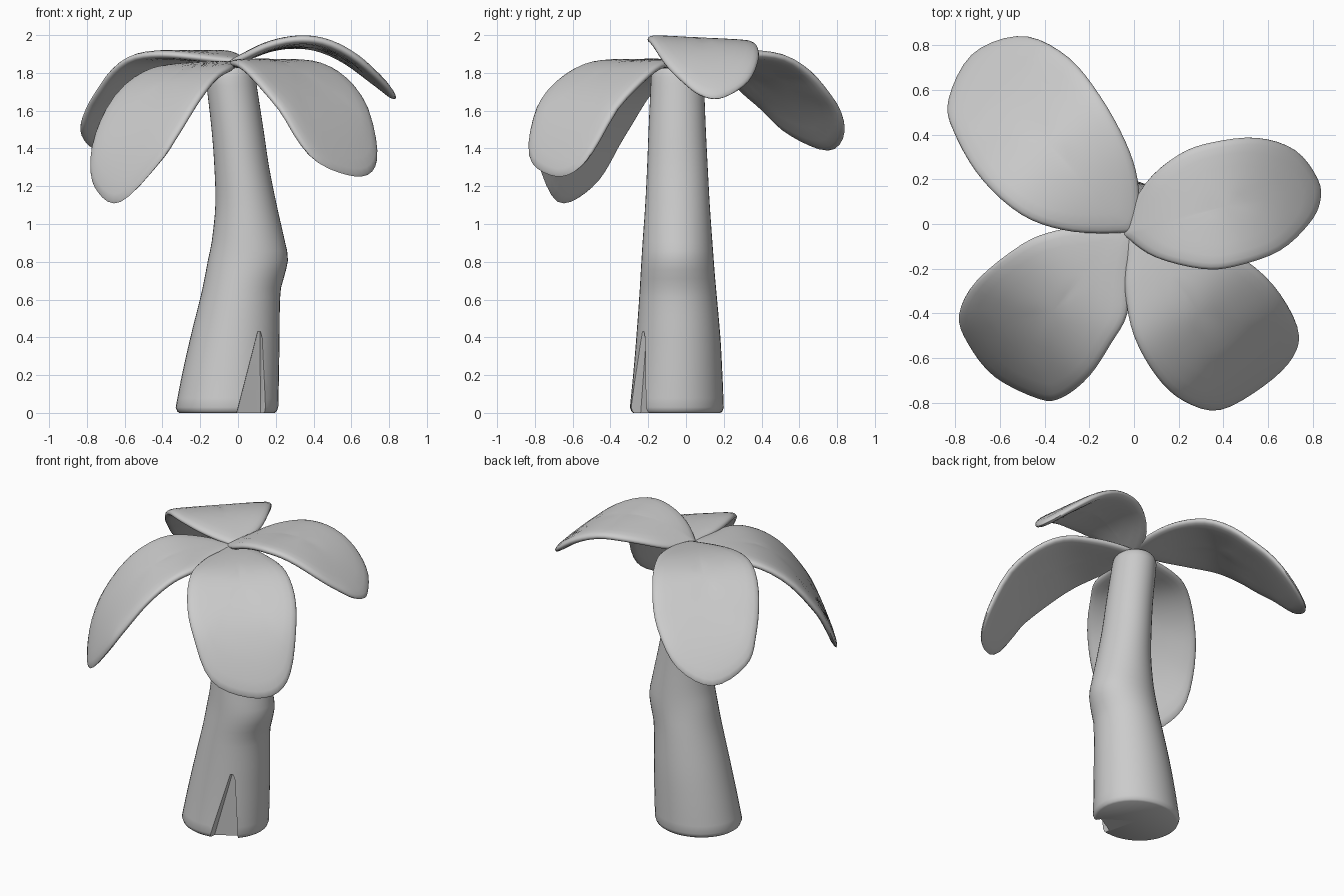
import bpy, bmesh, math
from mathutils import Vector

if "Cube" in bpy.data.objects:
    bpy.data.objects.remove(bpy.data.objects["Cube"])


def curve(pts):
    """Smooth function through (t, value...) rows, straight beyond the ends."""
    n = len(pts)

    def slope(i, c):
        a, b = pts[max(i - 1, 0)], pts[min(i + 1, n - 1)]
        return (b[c] - a[c]) / (b[0] - a[0])

    def f(t, c=1):
        if t <= pts[0][0]:
            return pts[0][c] + (t - pts[0][0]) * slope(0, c)
        if t >= pts[-1][0]:
            return pts[-1][c] + (t - pts[-1][0]) * slope(n - 1, c)
        i = max(k for k in range(n - 1) if pts[k][0] <= t)
        h = pts[i + 1][0] - pts[i][0]
        u = (t - pts[i][0]) / h
        return ((2*u**3 - 3*u**2 + 1) * pts[i][c] + (u**3 - 2*u**2 + u) * h * slope(i, c)
                + (3*u**2 - 2*u**3) * pts[i + 1][c] + (u**3 - u**2) * h * slope(i + 1, c))
    return f


def finish(bm, name, angle=None):
    bmesh.ops.recalc_face_normals(bm, faces=bm.faces[:])
    me = bpy.data.meshes.new(name)
    bm.to_mesh(me)
    bm.free()
    ob = bpy.data.objects.new(name, me)
    bpy.context.collection.objects.link(ob)
    if angle:
        smooth(ob, angle)
    return ob


def smooth(ob, angle):
    bpy.ops.object.select_all(action='DESELECT')
    ob.select_set(True)
    bpy.context.view_layer.objects.active = ob
    bpy.ops.object.shade_smooth_by_angle(angle=math.radians(angle))


def skin(bm, rings):
    """Bridge closed rings of points; a one-point ring makes a pole."""
    loops = [[bm.verts.new(p) for p in r] for r in rings]
    for a, b in zip(loops, loops[1:]):
        n = max(len(a), len(b))
        for i in range(n):
            j = (i + 1) % n
            quad = [a[i % len(a)], a[j % len(a)], b[j % len(b)], b[i % len(b)]]
            bm.faces.new(list(dict.fromkeys(quad)))


# Trunk: oval rings from rows of (z, left x, right x, front y, back y)
trunk_f = curve([
    (0.03, -.33, .213, -.297, .20), (.2, -.297, .217, -.28, .193), (.4, -.252, .22, -.263, .182),
    (.65, -.19, .226, -.245, .16), (.74, -.172, .25, -.24, .152), (.82, -.157, .265, -.235, .146),
    (.9, -.14, .25, -.23, .14), (1.1, -.12, .205, -.216, .126), (1.3, -.125, .165, -.206, .115),
    (1.5, -.14, .135, -.198, .105), (1.78, -.172, .092, -.185, .094)])


def oval(z, k=1.0, zc=None):
    x0, x1, y0, y1 = (trunk_f(zc if zc is not None else z, c) for c in (1, 2, 3, 4))
    return [Vector(((x0 + x1) / 2 + k * (x1 - x0) / 2 * math.cos(a),
                    (y0 + y1) / 2 + k * (y1 - y0) / 2 * math.sin(a), z))
            for a in (2 * math.pi * i / 40 for i in range(40))]


rings = [[Vector((-.06, -.05, 0))], oval(0, .93, .03), oval(.008, .97, .03), oval(.03)]
rings += [oval(.03 + 1.75 * i / 36) for i in range(1, 37)]
rings += [oval(z, k, 1.78) for z, k in ((1.81, .95), (1.83, .85), (1.843, .65))]
rings += [[Vector((-.04, -.045, 1.85))]]
bm = bmesh.new()
skin(bm, rings)
trunk = finish(bm, "trunk")

# Wedge-shaped notch at the foot of the trunk
bm = bmesh.new()
for p in ((-.005, -.24, 0), (.118, -.17, 0), (-.005, -.45, 0), (.26, -.40, 0)):
    apex = Vector((.112, -.21, .43)) if p[1] > -.3 else Vector((.122, -.45, .43))
    bm.verts.new(p).co += (Vector(p) - apex) * .1      # carry on below the ground
for p in ((.105, -.208, .43), (.117, -.202, .43), (.1, -.45, .43), (.14, -.45, .43)):
    bm.verts.new(p)
bmesh.ops.convex_hull(bm, input=bm.verts[:])
cutter = finish(bm, "notch_cutter")
cutter.hide_render = True
mod = trunk.modifiers.new("notch", 'BOOLEAN')
mod.operation, mod.solver, mod.object = 'DIFFERENCE', 'EXACT', cutter
bpy.context.view_layer.objects.active = trunk
bpy.ops.object.modifier_apply(modifier="notch")
bpy.data.objects.remove(cutter)
smooth(trunk, 40)


def leaf(name, heading, outline, droop, tilt=0.0, half=.025):
    """Thick leaf: plan outline, dropped along its heading by the droop curve."""
    u = Vector((math.cos(math.radians(heading)), math.sin(math.radians(heading))))
    v = Vector((-u.y, u.x))
    n = len(outline)
    rim_f = curve([(i - 2, *outline[(i - 2) % n]) for i in range(n + 4)])
    rim = [Vector((rim_f(n * i / 56, 1), rim_f(n * i / 56, 2))) for i in range(56)]
    mid = sum(rim, Vector((0, 0))) / len(rim)
    f = curve(droop)

    def point(q, h):
        s, t = q.dot(u), q.dot(v)
        g = (f(s + .01) - f(s - .01)) / .02
        nor = Vector((-g * u.x, -g * u.y, 1)).normalized()
        return Vector((q.x, q.y, f(s) + tilt * t)) + nor * h

    def ring(k, side):
        h = side * half * math.sqrt(max(0, 1 - k ** 14))
        return [point(mid + (q - mid) * k, h) for q in (rim if k else [mid])]

    steps = [0, .2, .4, .6, .78, .9, .96, .99]
    bm = bmesh.new()
    skin(bm, [ring(k, 1) for k in steps] + [ring(1, 0)] + [ring(k, -1) for k in reversed(steps)])
    finish(bm, name, 60)


# Four leaves around the crown
leaf("leaf_back_left", 135,
     [(.01, -.01), (.02, .17), (-.03, .35), (-.15, .57), (-.3, .75), (-.5, .84), (-.72, .76),
      (-.83, .55), (-.8, .4), (-.68, .2), (-.5, .04), (-.3, -.03), (-.08, -.04)],
     [(0, 1.86), (.25, 1.895), (.4, 1.89), (.51, 1.86), (.63, 1.79), (.74, 1.7),
      (.85, 1.61), (.97, 1.48), (1.05, 1.385)])
leaf("leaf_front_left", 224,
     [(0, .0), (-.18, -.005), (-.35, -.03), (-.5, -.09), (-.7, -.25), (-.78, -.4), (-.74, -.53),
      (-.62, -.68), (-.42, -.78), (-.32, -.775), (-.2, -.68), (-.1, -.53), (-.03, -.4), (-.015, -.2)],
     [(0, 1.84), (.2, 1.835), (.42, 1.795), (.61, 1.67), (.775, 1.46), (.84, 1.33), (.91, 1.14)])
leaf("leaf_front_right", -48,
     [(-.03, -.01), (-.035, -.15), (-.04, -.3), (0, -.5), (.1, -.68), (.22, -.79), (.38, -.83),
      (.58, -.72), (.71, -.59), (.73, -.46), (.62, -.27), (.45, -.13), (.25, -.04), (.06, .01)],
     [(0, 1.84), (.2, 1.85), (.4, 1.835), (.57, 1.75), (.73, 1.61), (.82, 1.46), (.92, 1.265)])
leaf("leaf_back_right", 4,
     [(-.05, -.02), (.05, .18), (.2, .31), (.35, .365), (.55, .385), (.72, .33), (.82, .2),
      (.83, .1), (.78, .0), (.65, -.12), (.45, -.19), (.3, -.2), (.1, -.15), (-.02, -.07)],
     [(0, 1.865), (.15, 1.935), (.3, 1.965), (.45, 1.95), (.6, 1.88), (.75, 1.76), (.83, 1.68)],
     tilt=-.05)
